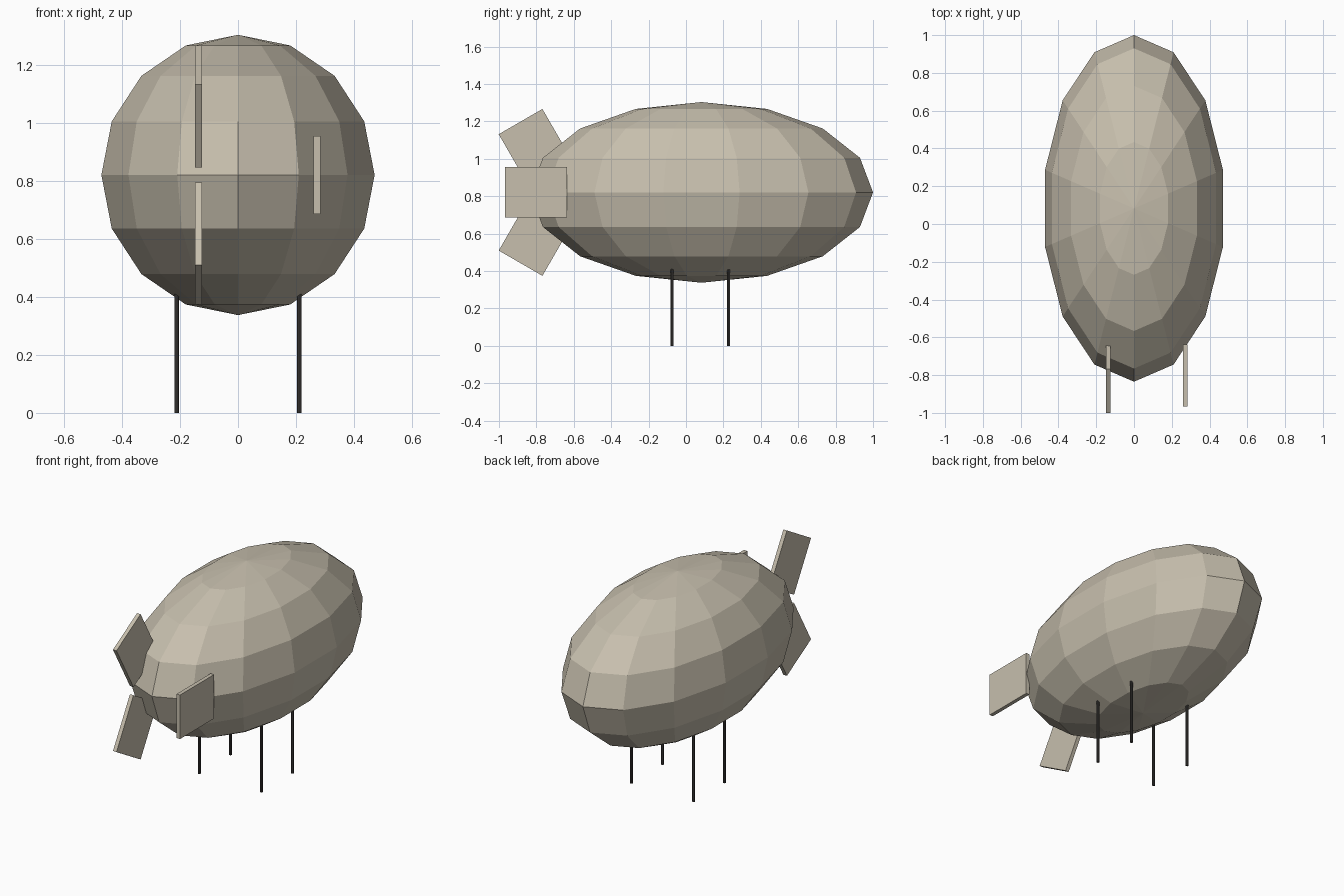
import bpy
from math import radians, sin, cos

if "Cube" in bpy.data.objects:
    bpy.data.objects.remove(bpy.data.objects["Cube"])


def material(name, rgb):
    m = bpy.data.materials.new(name)
    m.diffuse_color = (*rgb, 1)
    m.use_nodes = True
    m.node_tree.nodes["Principled BSDF"].inputs["Base Color"].default_value = m.diffuse_color
    return m


CANVAS = material("warm_grey", (0.57, 0.52, 0.42))
DARK = material("dark_grey", (0.05, 0.047, 0.043))
CENTRE_Y, CENTRE_Z = 0.0825, 0.82


def finish(name, mat):
    ob = bpy.context.object
    ob.name = name
    ob.data.materials.append(mat)
    return ob


# Faceted ellipsoid hull, poles up and down, a vertex column at each tip
bpy.ops.mesh.primitive_uv_sphere_add(segments=14, ring_count=8, radius=1,
                                     location=(0, CENTRE_Y, CENTRE_Z))
hull = finish("hull", CANVAS)
hull.rotation_euler.z = 0
tip = max(v.co.y for v in hull.data.vertices)
if tip < 0.99:  # turn a quarter so that vertices lie on the long axis
    for v in hull.data.vertices:
        v.co.x, v.co.y = -v.co.y, v.co.x
hull.scale = (0.483, 0.9175, 0.483)

# Three tail fins spaced around the long axis, each turned in its own plane
for i in range(3):
    a = radians(120 * i)
    bpy.ops.mesh.primitive_cube_add(
        size=1, location=(0.272 * cos(a), -0.802, CENTRE_Z + 0.272 * sin(a)))
    fin = finish(f"tail_fin_{i + 1}", CANVAS)
    fin.scale = (0.024, 0.33, 0.27)
    fin.rotation_euler.x = a

# Four thin legs
for sx in (-1, 1):
    for sy in (-1, 1):
        bpy.ops.mesh.primitive_cylinder_add(
            vertices=8, radius=0.0085, depth=0.41,
            location=(sx * 0.211, 0.077 + sy * 0.151, 0.205))
        finish(("left" if sx < 0 else "right") + ("_front" if sy < 0 else "_back") + "_leg", DARK)
